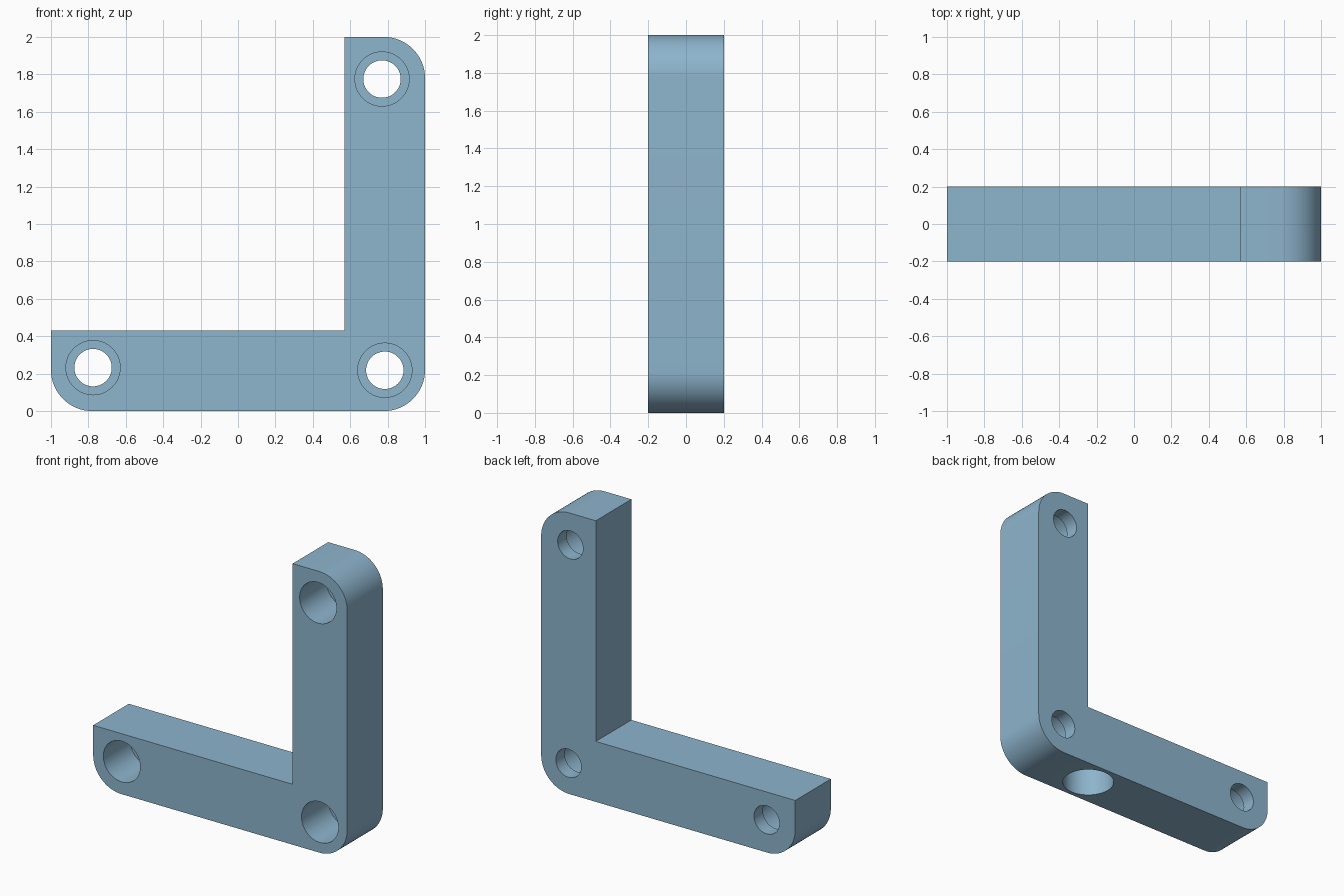
import bpy, bmesh, math
from mathutils import Matrix, Vector

if "Cube" in bpy.data.objects:
    bpy.data.objects.remove(bpy.data.objects["Cube"])

HALF, R, INNER_X, INNER_Z = 0.2, 0.22, 0.57, 0.43
SEG = 16

mat = bpy.data.materials.new("steel blue")
mat.diffuse_color = (0.27, 0.46, 0.61, 1)
mat.use_nodes = True
mat.node_tree.nodes["Principled BSDF"].inputs["Base Color"].default_value = mat.diffuse_color


def arc(cx, cz, start, end):
    """Points of a rounded corner, angles in degrees."""
    return [(cx + R * math.cos(math.radians(start + (end - start) * i / SEG)),
             cz + R * math.sin(math.radians(start + (end - start) * i / SEG)))
            for i in range(SEG + 1)]


def make_object(name, bm):
    bmesh.ops.recalc_face_normals(bm, faces=bm.faces)
    me = bpy.data.meshes.new(name)
    bm.to_mesh(me)
    bm.free()
    me.materials.append(mat)
    ob = bpy.data.objects.new(name, me)
    bpy.context.collection.objects.link(ob)
    return ob


# L-shaped bracket body with rounded outer corners
profile = ([(INNER_X, INNER_Z), (-1, INNER_Z)]
           + arc(-1 + R, R, 180, 270)
           + arc(1 - R, R, 270, 360)
           + arc(1 - R, 2 - R, 0, 90)
           + [(INNER_X, 2)])
bm = bmesh.new()
face = bm.faces.new([bm.verts.new((x, -HALF, z)) for x, z in profile])
ext = bmesh.ops.extrude_face_region(bm, geom=[face])
bmesh.ops.translate(bm, vec=(0, 2 * HALF, 0),
                    verts=[v for v in ext["geom"] if isinstance(v, bmesh.types.BMVert)])
bracket = make_object("corner_bracket", bm)


def drill(start, end, radius):
    """Cut a round hole from start to end out of the bracket."""
    a, b = Vector(start), Vector(end)
    turn = (b - a).to_track_quat('Z', 'Y').to_matrix().to_4x4()
    cutter_bm = bmesh.new()
    bmesh.ops.create_cone(cutter_bm, cap_ends=True, segments=64, radius1=radius,
                          radius2=radius, depth=(b - a).length,
                          matrix=Matrix.Translation((a + b) / 2) @ turn)
    cutter = make_object("hole_cutter", cutter_bm)
    cutter.hide_render = True
    mod = bracket.modifiers.new("hole", 'BOOLEAN')
    mod.operation, mod.solver, mod.object = 'DIFFERENCE', 'EXACT', cutter
    bpy.context.view_layer.objects.active = bracket
    bpy.ops.object.modifier_apply(modifier=mod.name)
    bpy.data.objects.remove(cutter)


# Counterbored screw holes, wide at the front and narrow at the back
for x, z in [(-0.775, 0.232), (0.785, 0.218), (0.77, 1.775)]:
    drill((x, -0.3, z), (x, 0.1, z), 0.145)
    drill((x, 0.0, z), (x, 0.3, z), 0.1)

# Blind round pocket in the underside
drill((0.4, 0, -0.1), (0.4, 0, 0.3), 0.17)

# Smooth curved walls, sharp rims
bpy.ops.object.select_all(action='DESELECT')
bracket.select_set(True)
bpy.context.view_layer.objects.active = bracket
bpy.ops.object.shade_smooth_by_angle(angle=math.radians(30))
